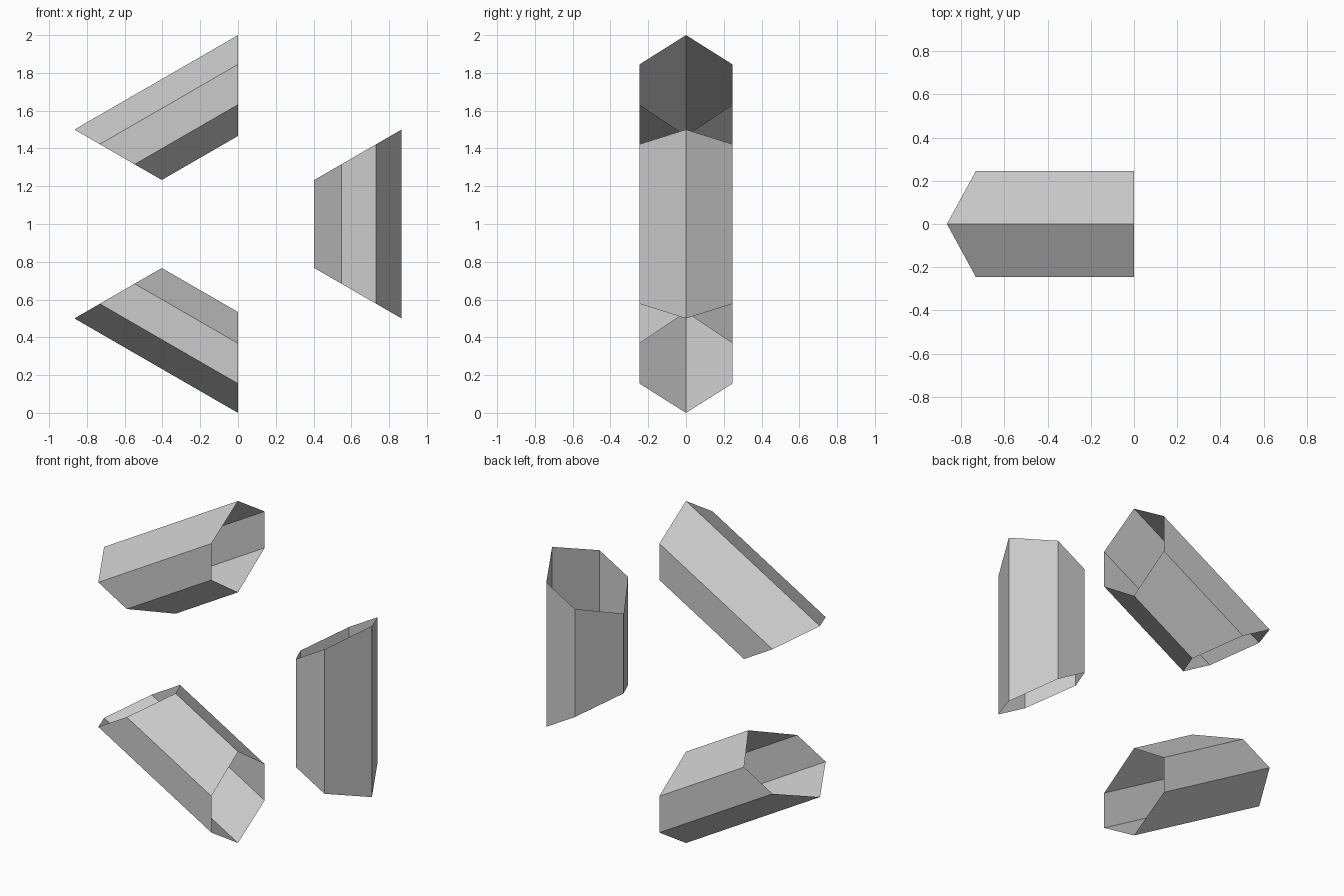
import bpy
import bmesh
from math import radians, sin, cos

cube = bpy.data.objects.get("Cube")
if cube:
    bpy.data.objects.remove(cube, do_unlink=True)

# Single plain grey
grey = bpy.data.materials.new("plain_grey")
grey.use_nodes = True
colour = (0.6, 0.6, 0.6, 1.0)
grey.diffuse_color = colour
grey.node_tree.nodes["Principled BSDF"].inputs["Base Color"].default_value = colour

# Six-sided tube section as (ring radius, depth)
HALF_DEPTH = 0.246
PROFILE = [(1.0, 0), (0.845, HALF_DEPTH), (0.632, HALF_DEPTH),
           (0.466, 0), (0.632, -HALF_DEPTH), (0.845, -HALF_DEPTH)]


def ring_segment(name, middle_angle):
    """Open straight tube covering one side of a hexagonal ring."""
    bm = bmesh.new()
    start, end = [
        [bm.verts.new((r * cos(a), y, 1 + r * sin(a))) for r, y in PROFILE]
        for a in (radians(middle_angle - 30), radians(middle_angle + 30))
    ]
    for i in range(len(PROFILE)):
        j = (i + 1) % len(PROFILE)
        bm.faces.new((start[i], start[j], end[j], end[i]))
    bm.normal_update()
    # Turn the walls outward
    centre = sum((v.co for v in bm.verts), bm.verts[:][0].co * 0) / len(bm.verts)
    for face in bm.faces:
        if face.normal.dot(face.calc_center_median() - centre) < 0:
            face.normal_flip()
    mesh = bpy.data.meshes.new(name)
    bm.to_mesh(mesh)
    bm.free()
    mesh.materials.append(grey)
    obj = bpy.data.objects.new(name, mesh)
    bpy.context.collection.objects.link(obj)


# Every other side of the ring
for name, angle in (("left_segment", 0),
                    ("upper_right_segment", 120),
                    ("lower_right_segment", 240)):
    ring_segment(name, angle)
